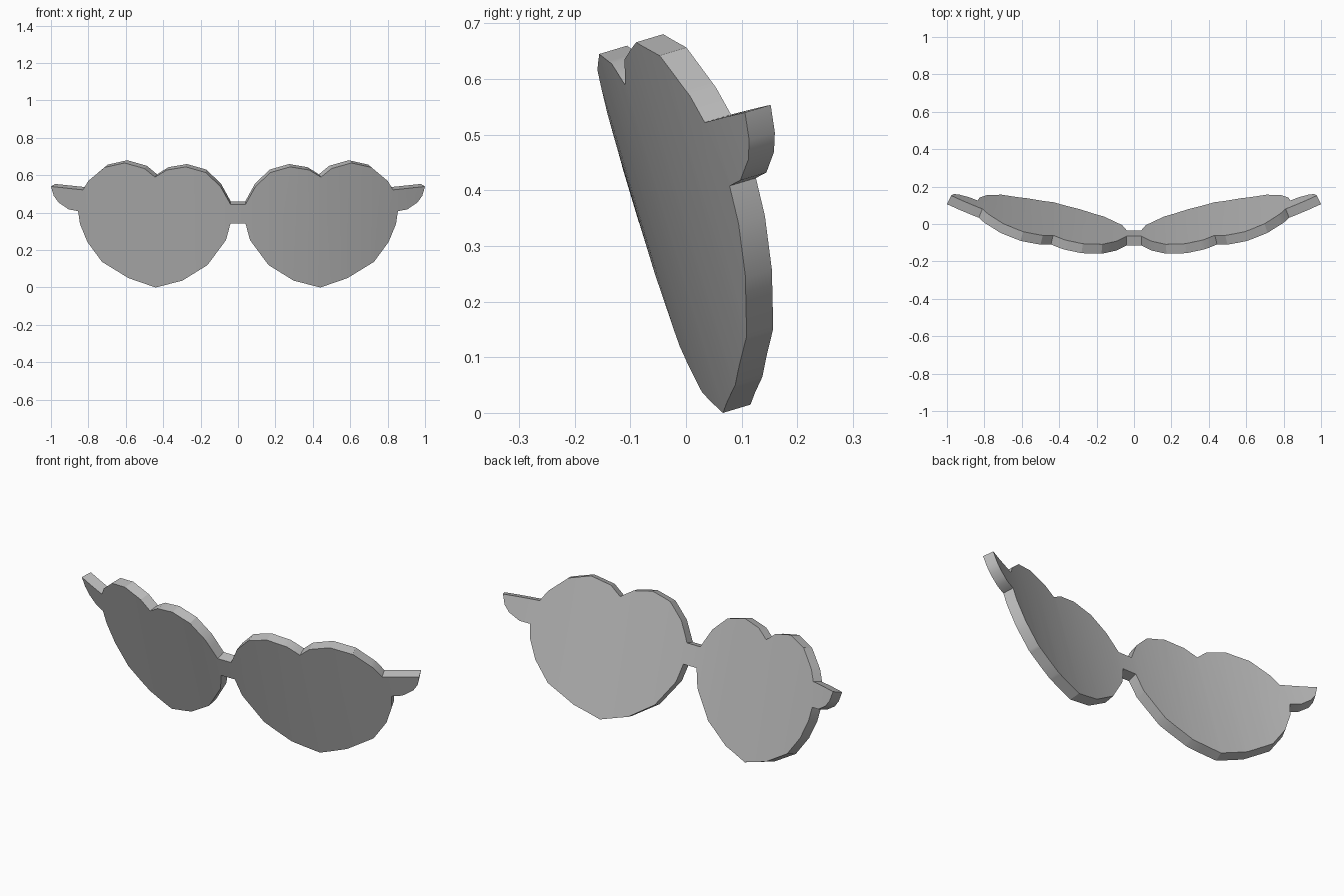
import bpy, bmesh
from mathutils import Vector

if "Cube" in bpy.data.objects:
    bpy.data.objects.remove(bpy.data.objects["Cube"], do_unlink=True)

# One grey for the whole body
grey = bpy.data.materials.new("plain_grey")
grey.use_nodes = True
colour = (0.5, 0.5, 0.5, 1)
grey.diffuse_color = colour
grey.node_tree.nodes["Principled BSDF"].inputs["Base Color"].default_value = colour

# Outline of the left half as (x, z), running round from the bridge
bridge_top = [(0, .445), (.04, .445)]
heart_top = [(.094, .54), (.174, .615), (.28, .645), (.382, .628), (.444, .59),
             (.5, .636), (.607, .666), (.714, .642), (.8, .57), (.83, .522)]
hinge_tab = [(1, .54), (.985, .49), (.96, .455), (.906, .418), (.855, .408)]
heart_bottom = [(.845, .34), (.805, .243), (.727, .137), (.585, .05), (.44, 0),
                (.297, .037), (.163, .12), (.064, .254)]
bridge_bottom = [(.04, .343), (0, .343)]
outline = bridge_top + heart_top + hinge_tab + heart_bottom + bridge_bottom

# Flat half plate, cut into upright strips so that it can bend
bm = bmesh.new()
bm.faces.new([bm.verts.new((x, 0, z)) for x, z in outline])
STRIPS = 14
for i in range(1, STRIPS):
    bmesh.ops.bisect_plane(bm, geom=bm.verts[:] + bm.edges[:] + bm.faces[:], dist=1e-4,
                           plane_co=Vector((i / STRIPS, 0, 0)), plane_no=Vector((1, 0, 0)))

# Wrap round the face and lean the top forward
for v in bm.verts:
    v.co.y = .018 + .25 * v.co.x ** 2 - .3 * v.co.z
bm.normal_update()
if sum(f.normal.y for f in bm.faces) > 0:
    bmesh.ops.reverse_faces(bm, faces=bm.faces[:])

mesh = bpy.data.meshes.new("heart_glasses_front")
bm.to_mesh(mesh)
bm.free()
mesh.materials.append(grey)
glasses = bpy.data.objects.new("heart_glasses_front", mesh)
bpy.context.collection.objects.link(glasses)

# Mirror to the right half, then thicken towards the back
mirror = glasses.modifiers.new("mirror", 'MIRROR')
mirror.use_clip = True
thick = glasses.modifiers.new("thickness", 'SOLIDIFY')
thick.thickness = .053
thick.offset = -1

bpy.ops.object.select_all(action='DESELECT')
glasses.select_set(True)
bpy.context.view_layer.objects.active = glasses
for name in ("mirror", "thickness"):
    bpy.ops.object.modifier_apply(modifier=name)
bpy.ops.object.shade_smooth_by_angle(angle=.45)
